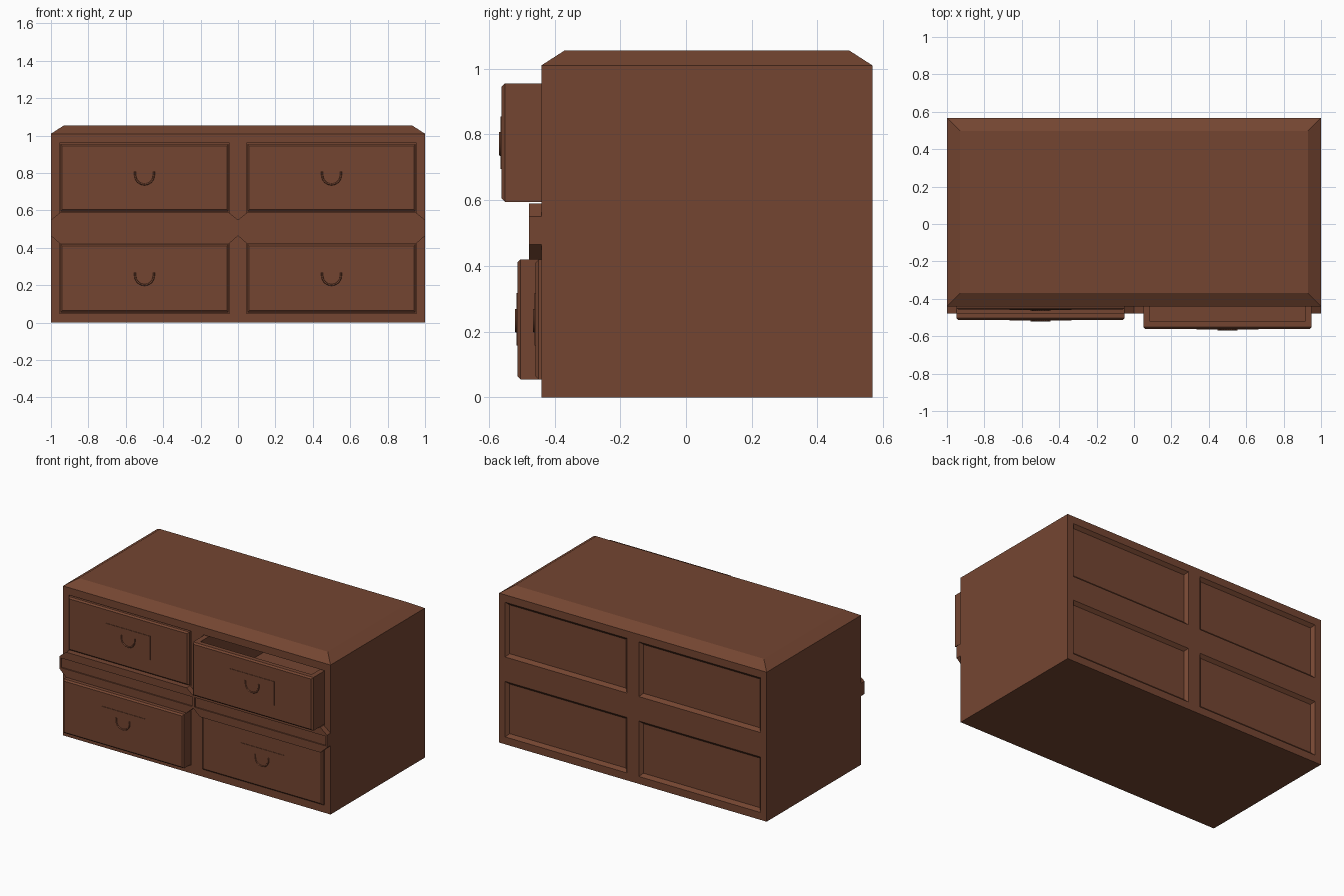
import bpy, bmesh, math
from mathutils import Vector

if "Cube" in bpy.data.objects:
    bpy.data.objects.remove(bpy.data.objects["Cube"])

wood = bpy.data.materials.new("reddish_brown_wood")
wood.diffuse_color = (0.175, 0.060, 0.031, 1)
wood.use_nodes = True
wood.node_tree.nodes["Principled BSDF"].inputs["Base Color"].default_value = wood.diffuse_color


def loft(name, rings):
    """Closed solid skinned through rings of equal point count."""
    bm = bmesh.new()
    vs = [[bm.verts.new(p) for p in r] for r in rings]
    n = len(rings[0])
    for a, b in zip(vs, vs[1:]):
        for i in range(n):
            j = (i + 1) % n
            bm.faces.new((a[i], a[j], b[j], b[i]))
    bm.faces.new(vs[0][::-1])
    bm.faces.new(vs[-1])
    bmesh.ops.recalc_face_normals(bm, faces=bm.faces)
    me = bpy.data.meshes.new(name)
    bm.to_mesh(me)
    bm.free()
    me.materials.append(wood)
    ob = bpy.data.objects.new(name, me)
    bpy.context.collection.objects.link(ob)
    return ob


def rect_xy(x, y0, y1, z):
    return [(-x, y0, z), (x, y0, z), (x, y1, z), (-x, y1, z)]


def rect_xz(x0, x1, z0, z1, y):
    return [(x0, y, z0), (x1, y, z0), (x1, y, z1), (x0, y, z1)]


def box(name, x0, x1, y0, y1, z0, z1):
    return loft(name, [rect_xz(x0, x1, z0, z1, y0), rect_xz(x0, x1, z0, z1, y1)])


def cut(target, cutter):
    m = target.modifiers.new("cut", 'BOOLEAN')
    m.operation, m.solver, m.object = 'DIFFERENCE', 'EXACT', cutter
    bpy.context.view_layer.objects.active = target
    bpy.ops.object.modifier_apply(modifier=m.name)
    bpy.data.objects.remove(cutter)


# Cabinet body with sloped top edges
FRONT, BACK = -0.44, 0.567
body = loft("cabinet_body", [rect_xy(1, FRONT, BACK, 0), rect_xy(1, FRONT, BACK, 1.01),
                             rect_xy(0.93, -0.37, 0.497, 1.055)])

# Drawer openings in front, shallow sloped panels in back
for s in (-1, 1):
    for z0, z1 in ((0.05, 0.425), (0.59, 0.96)):
        a, b = sorted((s * 0.045, s * 0.955))
        cut(body, box("opening", a, b, FRONT - 0.1, 0.48, z0, z1))
        e = 0.02
        cut(body, loft("panel", [rect_xz(a + e, b - e, z0 + e, z1 - e, BACK - 0.02),
                                 rect_xz(a - e, b + e, z0 - e, z1 + e, BACK + 0.02)]))

# Raised eight-sided divider blocks between the rows, with a grooved face
for s, side in ((-1, "left"), (1, "right")):
    def octagon(y):
        pts = [(0.45, 0.59), (0.5, 0.55), (0.5, 0.465), (0.45, 0.42)]
        pts += [(-x, z) for x, z in pts[::-1]]
        return [(s * 0.5 + x, y, z) for x, z in pts]
    div = loft(side + "_divider", [octagon(FRONT + 0.01), octagon(-0.478)])
    c = s * 0.5
    cut(div, box("groove", c - 0.49, c + 0.49, -0.6, -0.47, 0.475, 0.54))


# Hollow drawers with chamfered front, name plate and bail handle
def drawer(name, s, z0, z1, yf):
    c, w = s * 0.5, 0.45
    x0, x1, k, yb = c - w, c + w, 0.01, yf + 0.9
    ob = loft(name, [rect_xz(x0 + k, x1 - k, z0 + k, z1 - k, yf),
                     rect_xz(x0, x1, z0, z1, yf + k),
                     rect_xz(x0, x1, z0, z1, yb)])
    cut(ob, box("cavity", x0 + 0.035, x1 - 0.035, yf + 0.04, yb - 0.03, z0 + 0.03, z1 + 0.1))
    zc = (z0 + z1) / 2
    box(name + "_plate", c - 0.165, c + 0.165, yf - 0.003, yf + 0.005, zc - 0.08, zc + 0.08)
    # bail: half loop hanging from two small studs
    cu = bpy.data.curves.new(name + "_handle", 'CURVE')
    cu.dimensions = '3D'
    cu.bevel_depth, cu.bevel_resolution, cu.use_fill_caps = 0.005, 1, True
    sp = cu.splines.new('POLY')
    pts = []
    for i in range(13):
        t = math.pi * (1 + i / 12)
        pts.append((c + 0.05 * math.cos(t), yf - 0.003, zc + 0.014 + 0.05 * math.sin(t)))
    pts = [pts[0][:2] + (zc + 0.032,)] + pts + [pts[-1][:2] + (zc + 0.032,)]
    sp.points.add(len(pts) - 1)
    for p, q in zip(sp.points, pts):
        p.co = (*q, 1)
    cu.materials.append(wood)
    bpy.context.collection.objects.link(bpy.data.objects.new(name + "_handle", cu))


drawer("upper_left_drawer", -1, 0.595, 0.955, -0.458)
drawer("upper_right_drawer", 1, 0.595, 0.955, -0.561)
drawer("lower_left_drawer", -1, 0.055, 0.42, -0.513)
drawer("lower_right_drawer", 1, 0.055, 0.42, -0.458)
